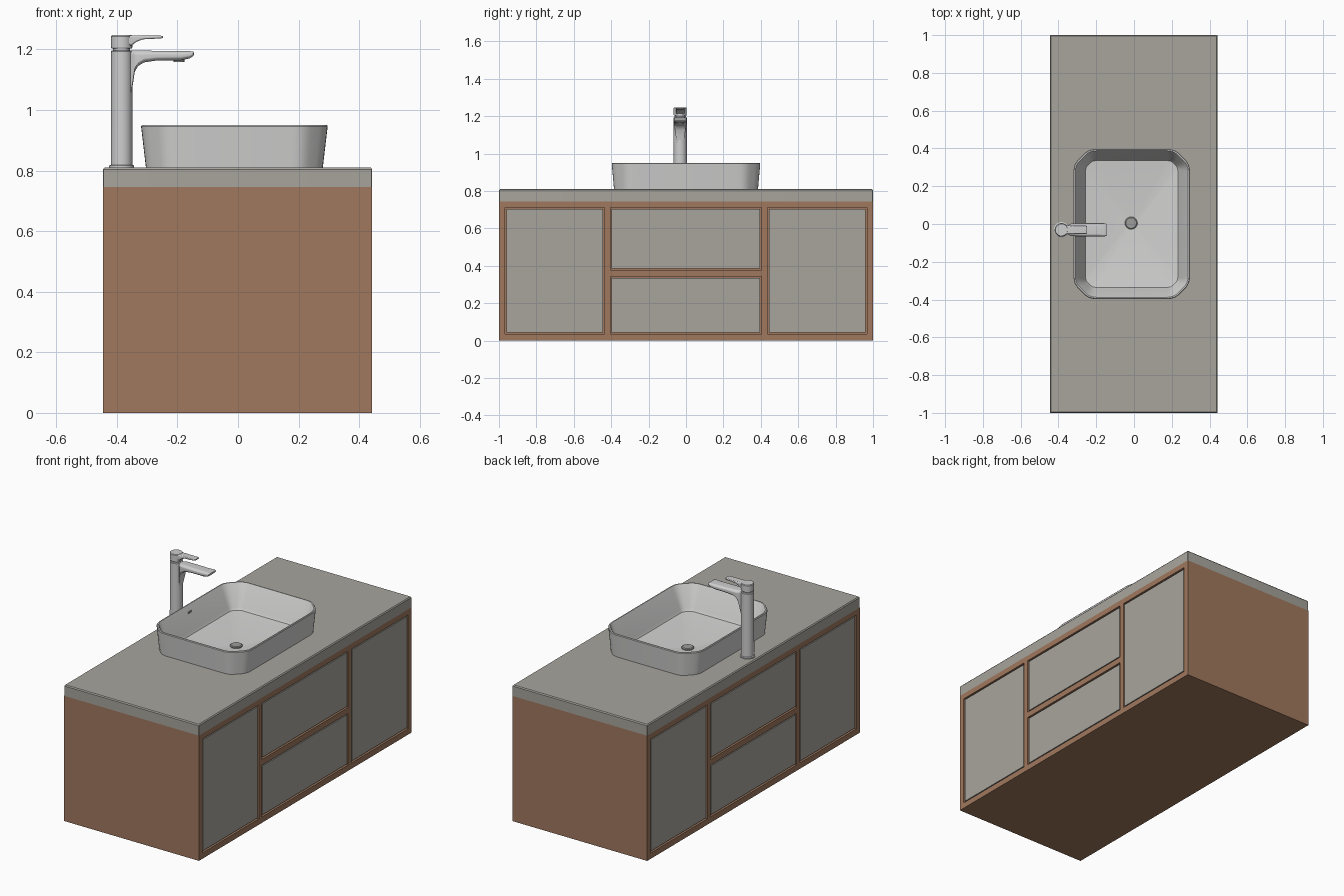
import bpy, bmesh, math
from mathutils import Vector

if "Cube" in bpy.data.objects:
    bpy.data.objects.remove(bpy.data.objects["Cube"])


def material(name, rgb):
    m = bpy.data.materials.new(name)
    m.diffuse_color = (*rgb, 1)
    m.use_nodes = True
    m.node_tree.nodes["Principled BSDF"].inputs["Base Color"].default_value = m.diffuse_color
    return m


WOOD = material("brown wood", (0.35, 0.188, 0.112))
STONE = material("warm grey stone", (0.39, 0.375, 0.335))
CERAMIC = material("white ceramic", (0.64, 0.64, 0.635))
METAL = material("light metal", (0.62, 0.62, 0.62))
DRAIN = material("dull metal", (0.34, 0.34, 0.325))


def finish(name, bm, mat, smooth=True):
    bmesh.ops.recalc_face_normals(bm, faces=bm.faces[:])
    me = bpy.data.meshes.new(name)
    bm.to_mesh(me)
    bm.free()
    ob = bpy.data.objects.new(name, me)
    bpy.context.collection.objects.link(ob)
    me.materials.append(mat)
    bpy.ops.object.select_all(action='DESELECT')
    bpy.context.view_layer.objects.active = ob
    ob.select_set(True)
    if smooth:
        bpy.ops.object.shade_smooth_by_angle(angle=math.radians(32))
    return ob


def add_box(bm, lo, hi):
    vs = bmesh.ops.create_cube(bm, size=1)["verts"]
    for v in vs:
        v.co = Vector([(a + b) / 2 + c * (b - a) for a, b, c in zip(lo, hi, v.co)])


def ring(hx, hy, c, cx=0, cy=0):
    """Rectangle with chamfered, softly rounded corners: 40 points."""
    octo = [(hx, hy - c), (hx - c, hy), (c - hx, hy), (-hx, hy - c),
            (-hx, c - hy), (c - hx, -hy), (hx - c, -hy), (hx, c - hy)]
    octo = [Vector(p) for p in octo]
    pts = []
    for i, p in enumerate(octo):
        a, b = octo[i - 1] - p, octo[(i + 1) % 8] - p
        d = c * 0.45
        a, b = p + a.normalized() * d, p + b.normalized() * d
        for k in range(5):
            t = k / 4
            q = a * (1 - t) ** 2 + p * 2 * t * (1 - t) + b * t * t
            pts.append((q.x + cx, q.y + cy))
    return pts


def loft(name, rings, mat, closed=False):
    """Bridge rings of 3D points; cap the ends, or close back to the first ring."""
    bm = bmesh.new()
    loops = [[bm.verts.new(p) for p in r] for r in rings]
    n = len(loops[0])
    pairs = list(zip(loops, loops[1:])) + ([(loops[-1], loops[0])] if closed else [])
    for a, b in pairs:
        for i in range(n):
            j = (i + 1) % n
            bm.faces.new((a[i], a[j], b[j], b[i]))
    if not closed:
        bm.faces.new(loops[0])
        bm.faces.new(loops[-1])
    return finish(name, bm, mat)


def flat(z, *args):          # horizontal ring
    return [(x, y, z) for x, y in ring(*args)]


def section(x, hw, z0, z1, c):   # ring across x, for the tap
    return [(x, y, z) for y, z in ring(hw, (z1 - z0) / 2, c, TY, (z0 + z1) / 2)]


def turned(name, x, y, profile, mat, n=40):   # profile of (radius, z)
    return loft(name, [[(x + r * math.cos(2 * math.pi * i / n),
                         y + r * math.sin(2 * math.pi * i / n), z) for i in range(n)]
                       for r, z in profile], mat)


X0, X1 = -0.445, 0.443
# (y0, y1, z0, z1) of the fronts, repeated on both long sides
fronts = {"left_door": (-0.967, -0.437, 0.035, 0.712),
          "right_door": (0.435, 0.967, 0.035, 0.712),
          "upper_drawer": (-0.405, 0.403, 0.377, 0.712),
          "lower_drawer": (-0.405, 0.403, 0.035, 0.342)}

# cabinet body with recesses for the fronts
bm = bmesh.new()
add_box(bm, (X0, -1, 0), (X1, 1, 0.745))
cabinet = finish("cabinet", bm, WOOD, False)
bm = bmesh.new()
for y0, y1, z0, z1 in fronts.values():
    add_box(bm, (X1 - 0.02, y0, z0), (X1 + 0.05, y1, z1))
    add_box(bm, (X0 - 0.05, y0, z0), (X0 + 0.02, y1, z1))
cutter = finish("recess_cutter", bm, WOOD, False)
cutter.hide_render = True
mod = cabinet.modifiers.new("recesses", 'BOOLEAN')
mod.operation = 'DIFFERENCE'
mod.solver = 'EXACT'
mod.object = cutter
bpy.context.view_layer.objects.active = cabinet
bpy.ops.object.modifier_apply(modifier=mod.name)
bpy.data.objects.remove(cutter)

# doors and drawers
G = 0.008
for name, (y0, y1, z0, z1) in fronts.items():
    for side, a, b in (("front", X1 - 0.021, X1 - 0.003), ("rear", X0 + 0.003, X0 + 0.021)):
        bm = bmesh.new()
        add_box(bm, (a, y0 + G, z0 + G), (b, y1 - G, z1 - G))
        finish(f"{side}_{name}", bm, STONE, False)

# countertop with an opening under the basin
CX, HX, SX = (X0 + X1) / 2, (X1 - X0) / 2, -0.012
loft("countertop", [flat(0.745, HX, 1, 0.002, CX), flat(0.804, HX, 1, 0.002, CX),
                    flat(0.81, HX - 0.005, 0.995, 0.002, CX),
                    flat(0.81, 0.265, 0.355, 0.06, SX),
                    flat(0.745, 0.265, 0.355, 0.06, SX)], STONE, closed=True)

# basin: outside wall, rim, inside wall, floor falling to the drain
loft("basin", [flat(0.755, 0.258, 0.348, 0.05, SX), flat(0.8105, 0.258, 0.348, 0.05, SX),
               flat(0.8105, 0.292, 0.385, 0.07, SX), flat(0.946, 0.308, 0.397, 0.08, SX),
               flat(0.95, 0.305, 0.394, 0.079, SX), flat(0.95, 0.299, 0.388, 0.077, SX),
               flat(0.946, 0.296, 0.385, 0.076, SX), flat(0.82, 0.253, 0.344, 0.04, SX),
               flat(0.805, 0.244, 0.335, 0.036, SX),
               flat(0.772, 0.03, 0.03, 0.012, SX)], CERAMIC)
turned("drain_cap", -0.015, 0.005, [(0.033, 0.765), (0.033, 0.778), (0.028, 0.782)], DRAIN)

# overflow slot on the inner wall below the tap
bm = bmesh.new()
add_box(bm, (-0.302, -0.045, 0.908), (-0.292, -0.015, 0.918))
finish("overflow_slot", bm, DRAIN, False)

# tap
TX, TY = -0.384, -0.031
turned("tap_body", TX, TY, [(0.041, 0.81), (0.041, 0.816), (0.036, 0.819), (0.035, 1.193),
                            (0.032, 1.197), (0.028, 1.197), (0.028, 1.203), (0.033, 1.203),
                            (0.035, 1.206), (0.035, 1.243), (0.032, 1.247)], METAL)
loft("tap_spout", [section(x, hw, z0, z1, c) for x, hw, z0, z1, c in (
    (-0.384, 0.030, 1.04, 1.196, 0.01), (-0.355, 0.018, 1.04, 1.196, 0.01),
    (-0.346, 0.025, 1.09, 1.196, 0.01), (-0.341, 0.030, 1.125, 1.196, 0.01),
    (-0.330, 0.033, 1.145, 1.196, 0.01), (-0.310, 0.034, 1.157, 1.196, 0.01),
    (-0.270, 0.035, 1.163, 1.195, 0.009), (-0.188, 0.035, 1.164, 1.194, 0.009),
    (-0.160, 0.035, 1.170, 1.194, 0.007), (-0.148, 0.033, 1.178, 1.193, 0.005),
    (-0.145, 0.030, 1.183, 1.191, 0.003))], METAL)
turned("tap_outlet", -0.195, TY, [(0.018, 1.159), (0.018, 1.17)], DRAIN, 24)
loft("tap_lever", [section(x, hw, z0, z1, c) for x, hw, z0, z1, c in (
    (-0.384, 0.030, 1.21, 1.246, 0.005), (-0.352, 0.023, 1.212, 1.246, 0.005),
    (-0.335, 0.022, 1.225, 1.246, 0.004), (-0.315, 0.022, 1.233, 1.245, 0.003),
    (-0.255, 0.022, 1.236, 1.245, 0.003), (-0.248, 0.018, 1.238, 1.244, 0.002))], METAL)
